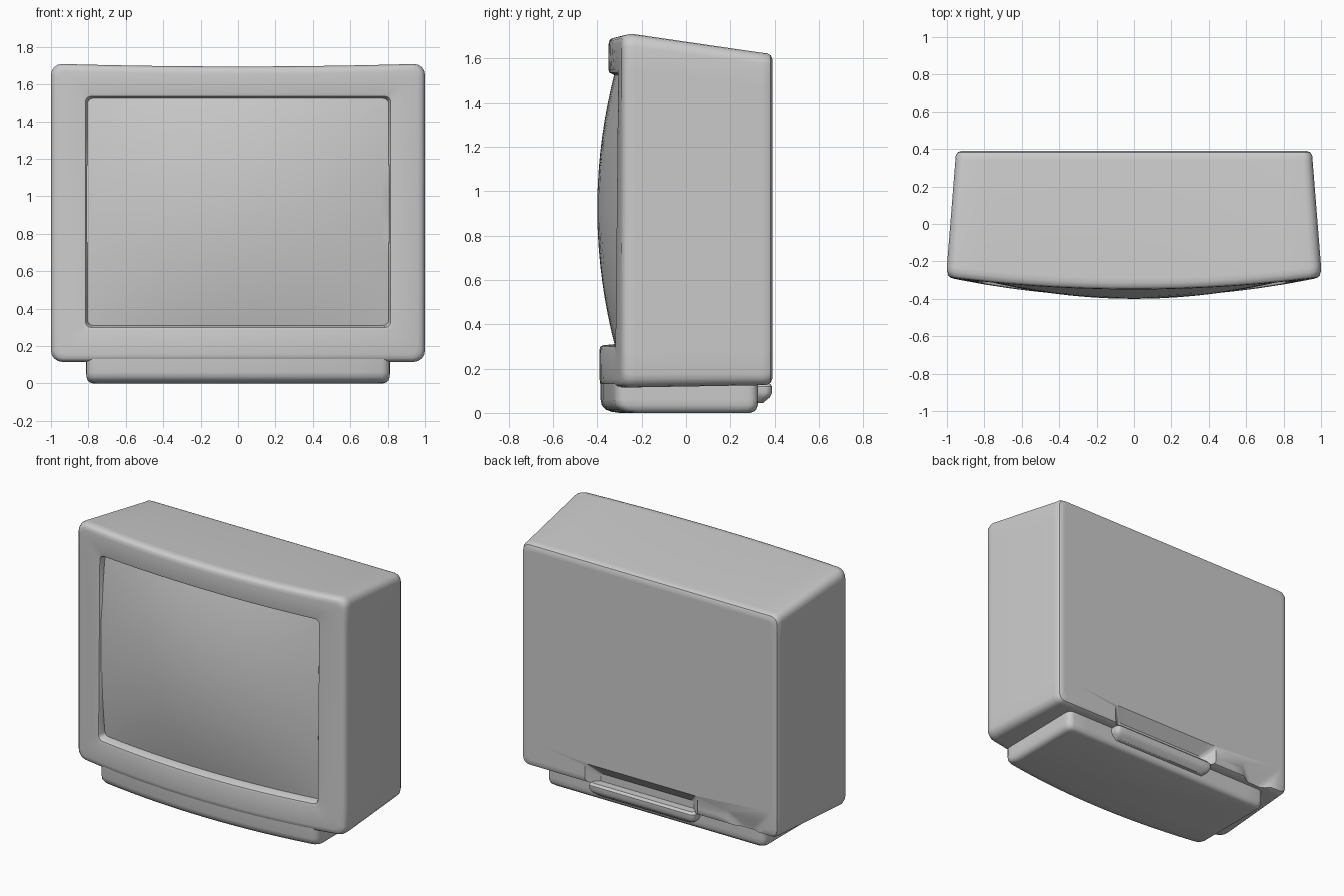
import bpy, bmesh
from math import sin, cos, pi

if "Cube" in bpy.data.objects:
    bpy.data.objects.remove(bpy.data.objects["Cube"])

CORNER, SIDE = 5, 14


def outline(x0, x1, z0, z1, r):
    """Rounded rectangle with a constant number of points."""
    pts = []
    arcs = [(x1 - r, z1 - r, 0), (x0 + r, z1 - r, 90), (x0 + r, z0 + r, 180), (x1 - r, z0 + r, 270)]
    for k, (cx, cz, a) in enumerate(arcs):
        for i in range(CORNER):
            t = (a + 90 * i / (CORNER - 1)) * pi / 180
            pts.append((cx + r * cos(t), cz + r * sin(t)))
        nx, nz, na = arcs[(k + 1) % 4]
        t = na * pi / 180
        end = (nx + r * cos(t), nz + r * sin(t))
        p = pts[-1]
        for i in range(1, SIDE):
            f = i / SIDE
            pts.append((p[0] + (end[0] - p[0]) * f, p[1] + (end[1] - p[1]) * f))
    return pts


def finish(name, bm):
    bmesh.ops.recalc_face_normals(bm, faces=bm.faces)
    me = bpy.data.meshes.new(name)
    bm.to_mesh(me)
    bm.free()
    ob = bpy.data.objects.new(name, me)
    bpy.context.collection.objects.link(ob)
    return ob


def loft(name, rings, tip=None):
    """Skin equal-length rings; ends are capped, the last one by a fan if tip is given."""
    bm = bmesh.new()
    loops = [[bm.verts.new(p) for p in ring] for ring in rings]
    n = len(loops[0])
    for a, b in zip(loops, loops[1:]):
        for i in range(n):
            bm.faces.new((a[i], a[(i + 1) % n], b[(i + 1) % n], b[i]))
    bm.faces.new(loops[0])
    if tip:
        t = bm.verts.new(tip)
        for i in range(n):
            bm.faces.new((loops[-1][i], loops[-1][(i + 1) % n], t))
    else:
        bm.faces.new(loops[-1])
    return finish(name, bm)


def smooth(ob, angle=35):
    bpy.ops.object.select_all(action='DESELECT')
    ob.select_set(True)
    bpy.context.view_layer.objects.active = ob
    bpy.ops.object.shade_smooth_by_angle(angle=angle * pi / 180)


def bezel_y(x, z):
    """Bowed front, deeper towards the bottom."""
    depth = 0.105 - 0.04 * min(max((z - 0.3) / 1.25, 0), 1)
    return -0.285 - depth * (1 - x * x)


def screen_y(x, z):
    u, v = (x / 0.81) ** 2, ((z - 0.92) / 0.62) ** 2
    return -0.40 + 0.08 * v + 0.10 * u - 0.04 * u * v


# Cabinet: back rings, front rim, bezel, recess and bulging screen in one skin
rings = []
for y, d in [(0.39, 0.05), (0.39, 0.03), (0.382, 0.011), (0.365, 0.002), (0.34, 0)]:
    rings.append([(x, y, z) for x, z in outline(-0.955 + d, 0.955 - d, 0.125 + d, 1.625 - d, 0.05 - d * 0.4)])
for off, d in [(0.06, 0), (0.035, 0), (0.012, 0.007), (0.003, 0.018), (0, 0.04)]:
    ring = []
    for x, z in outline(-1 + d, 1 - d, 0.115 + d, 1.71 - d, 0.06 - d * 0.5):
        zz = z - 0.015 * (1 - x * x) * max(0, (z - 0.9) / 0.8)
        ring.append((x, bezel_y(x, z) + off, zz))
    rings.append(ring)
for off, d in [(0, 0.02), (0.004, 0.006), (0.016, 0)]:
    rings.append([(x, bezel_y(x, z) + off, z)
                  for x, z in outline(-0.81 - d, 0.81 + d, 0.305 - d, 1.53 + d, 0.03)])
for s in [1, 0.95, 0.88, 0.78, 0.66, 0.54, 0.42, 0.3, 0.18, 0.08]:
    rings.append([(x * s, screen_y(x * s, 0.92 + (z - 0.92) * s), 0.92 + (z - 0.92) * s)
                  for x, z in outline(-0.805, 0.805, 0.31, 1.525, 0.03)])
cabinet = loft("cabinet_with_screen", rings, (0, screen_y(0, 0.92), 0.92))


# Sloping socket recesses low on the back
def cut_recess(x0, x1, top, depth):
    cutter = loft("recess_cutter", [
        [(x, 0.45, z) for x, z in outline(x0 - 0.04, x1 + 0.04, -0.1, top + 0.05, 0.02)],
        [(x, 0.39, z) for x, z in outline(x0, x1, -0.1, top, 0.02)],
        [(x, 0.39 - depth, z) for x, z in outline(x0 + 0.08, x1 - 0.08, -0.1, top - 0.08, 0.02)]])
    cutter.hide_render = True
    mod = cabinet.modifiers.new("recess", 'BOOLEAN')
    mod.operation, mod.solver, mod.object = 'DIFFERENCE', 'EXACT', cutter
    bpy.context.view_layer.objects.active = cabinet
    bpy.ops.object.modifier_apply(modifier=mod.name)
    bpy.data.objects.remove(cutter)


cut_recess(-0.36, 0.48, 0.26, 0.07)
cut_recess(-0.84, -0.58, 0.22, 0.04)
smooth(cabinet)

# Base plinth whose front follows the bezel bow
rings = []
for z, d, lean in [(0, 0.035, 0.05), (0.005, 0.02, 0.03), (0.015, 0.008, 0.014), (0.035, 0.001, 0.004),
                   (0.06, 0, 0), (0.2, 0, 0)]:
    ring = []
    for x, y in outline(-0.812 + d, 0.812 - d, -0.28 + d, 0.325 - d, 0.04):
        f = min(max((0.1 - y) / 0.35, 0), 1)
        bow = 0.105 * (1 - x * x) - lean
        ring.append((x, y - f * bow, z))
    rings.append(ring)
smooth(loft("base_plinth", rings))

# Rear socket ledge under the recess
rings = [[(x, y, z) for x, y in outline(-0.33 + d, 0.46 - d, 0.27, 0.388 - d, 0.03)]
         for z, d in [(0.045, 0.04), (0.07, 0.01), (0.09, 0), (0.12, 0), (0.135, 0.012)]]
smooth(loft("rear_ledge", rings))
